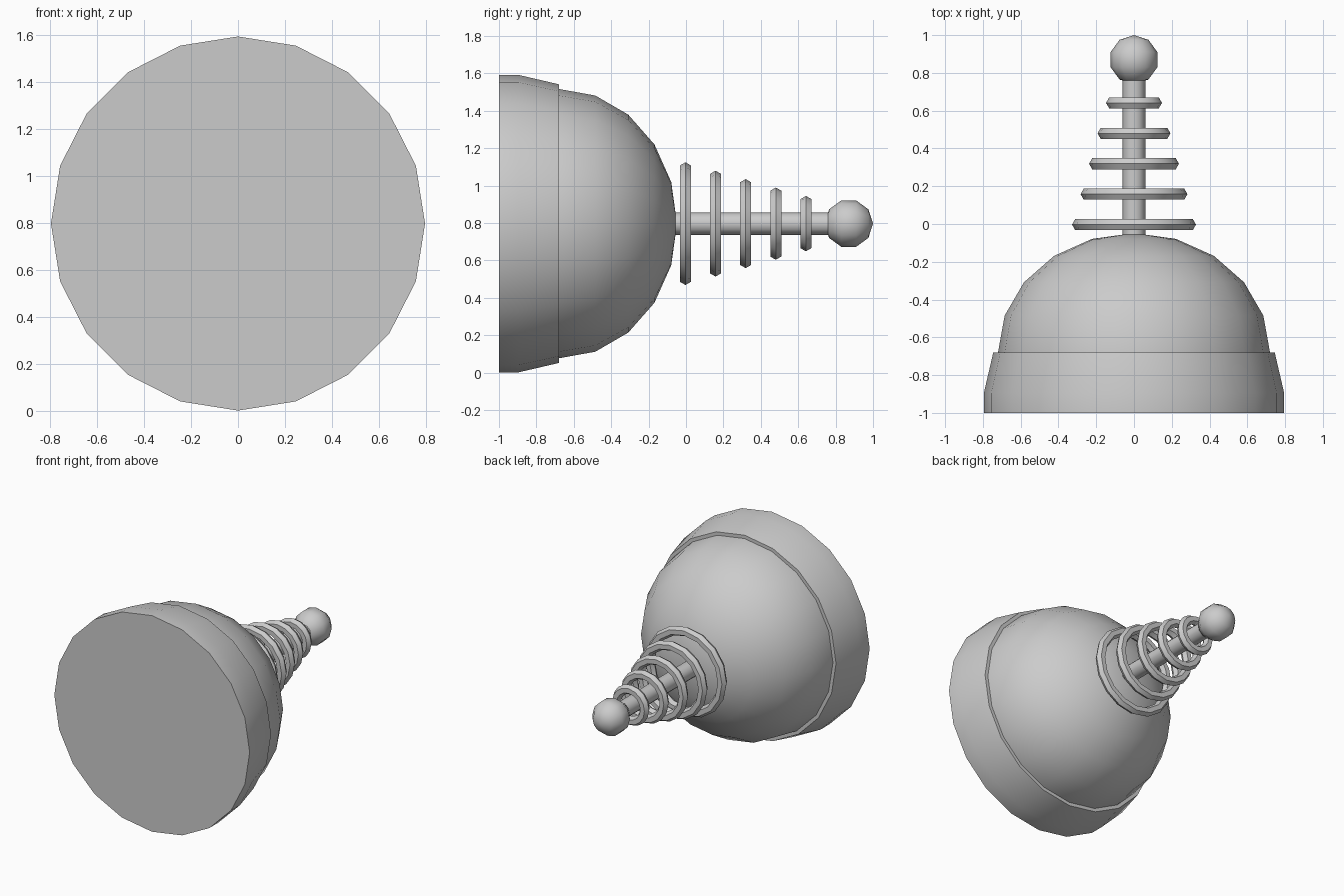
import bpy, math

if "Cube" in bpy.data.objects:
    bpy.data.objects.remove(bpy.data.objects["Cube"])

CZ = 0.797  # height of the common axis, which runs along y

grey = bpy.data.materials.new("light_grey")
grey.diffuse_color = (0.6, 0.6, 0.6, 1)
grey.use_nodes = True
grey.node_tree.nodes["Principled BSDF"].inputs["Base Color"].default_value = grey.diffuse_color


def lathe(name, profile, sides, closed=False):
    """Revolve (radius, y) points about the y axis; radius 0 makes a pole."""
    verts, rows, faces = [], [], []
    for r, y in profile:
        n = 1 if r == 0 else sides
        start = len(verts)
        for i in range(n):
            a = 2 * math.pi * i / sides
            verts.append((r * math.cos(a), y, CZ + r * math.sin(a)))
        rows.append([start + (i % n) for i in range(sides)])
    pairs = list(zip(rows, rows[1:]))
    if closed:
        pairs.append((rows[-1], rows[0]))
    for lo, hi in pairs:
        for i in range(sides):
            j = (i + 1) % sides
            quad = [lo[i], hi[i], hi[j], lo[j]]
            faces.append(list(dict.fromkeys(quad)))
    mesh = bpy.data.meshes.new(name)
    mesh.from_pydata(verts, [], faces)
    mesh.materials.append(grey)
    ob = bpy.data.objects.new(name, mesh)
    bpy.context.collection.objects.link(ob)
    bpy.ops.object.select_all(action='DESELECT')
    ob.select_set(True)
    bpy.context.view_layer.objects.active = ob
    # consistent outward normals
    bpy.ops.object.mode_set(mode='EDIT')
    bpy.ops.mesh.select_all(action='SELECT')
    bpy.ops.mesh.normals_make_consistent(inside=False)
    bpy.ops.object.mode_set(mode='OBJECT')
    bpy.ops.object.shade_smooth_by_angle(angle=math.radians(37))
    return ob


# Base collar with a flat front and a small lip at the dome
lathe("base_collar", [(0, -1), (0.795, -1), (0.795, -0.895), (0.745, -0.68),
                      (0.69, -0.68), (0, -0.68)], 20)

# Rounded dome
dome = [(0.72 * math.cos(math.radians(t)), -0.68 + 0.632 * math.sin(math.radians(t)))
        for t in (0, 18, 36, 54, 72)]
lathe("dome", [(0, -0.69), (0.72, -0.69)] + dome + [(0, -0.048)], 20)

# Central rod
lathe("rod", [(0, -0.12), (0.06, -0.12), (0.06, 0.78), (0, 0.78)], 12)

# Ball at the tip
ball = [(0.13 * math.sin(math.radians(t)), 0.87 - 0.13 * math.cos(math.radians(t)))
        for t in (36, 72, 108, 144)]
lathe("tip_ball", [(0, 0.74)] + ball + [(0, 1.0)], 12)

# Five shrinking rings with a hexagonal section
for k in range(5):
    major, y = 0.294 - 0.045 * k, -0.003 + 0.161 * k
    section = [(major + 0.034 * math.cos(math.pi * i / 3),
                y + 0.034 * math.sin(math.pi * i / 3)) for i in range(6)]
    lathe(f"ring_{k + 1}", section, 16, closed=True)
